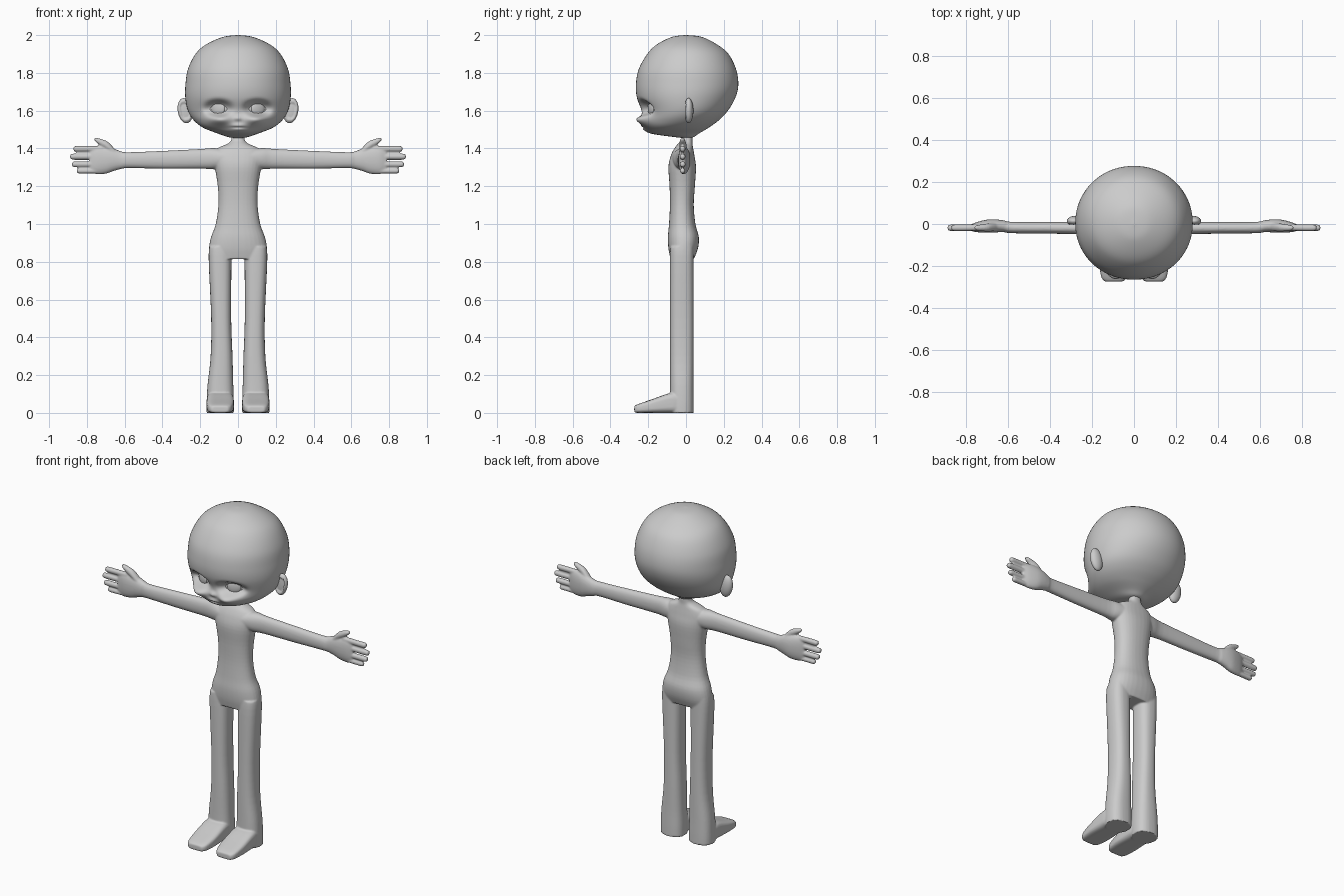
import bpy, bmesh, math
from mathutils import Matrix, Vector


def catmull(a, b, c, d, t):
    return [0.5 * (2 * q + (r - p) * t + (2 * p - 5 * q + 4 * r - s) * t * t
                   + (3 * q - p - 3 * r + s) * t ** 3) for p, q, r, s in zip(a, b, c, d)]


def loft(bm, secs, axis, side=1, n=32, steps=4, power=2.0):
    """Sections are (position on axis, centre u, centre v, half u, half v)."""
    rows = []
    for i in range(len(secs) - 1):
        a, d = secs[max(i - 1, 0)], secs[min(i + 2, len(secs) - 1)]
        rows += [catmull(a, secs[i], secs[i + 1], d, k / steps) for k in range(steps)]
    rows.append(secs[-1])
    rings = []
    for t, cu, cv, hu, hv in rows:
        ring = []
        for k in range(n):
            ang = 2 * math.pi * k / n
            c, s = math.cos(ang), math.sin(ang)
            u = cu + hu * math.copysign(abs(c) ** (2 / power), c)
            v = cv + hv * math.copysign(abs(s) ** (2 / power), s)
            co = {'x': (t, u, v), 'y': (u, t, v), 'z': (u, v, t)}[axis]
            ring.append(bm.verts.new((co[0] * side, co[1], co[2])))
        rings.append(ring)
    faces = [bm.faces.new(rings[0]), bm.faces.new(rings[-1])]
    for r0, r1 in zip(rings, rings[1:]):
        for k in range(n):
            j = (k + 1) % n
            faces.append(bm.faces.new((r0[k], r0[j], r1[j], r1[k])))
    bmesh.ops.recalc_face_normals(bm, faces=faces)


def finish(bm, name, mirror=False):
    for f in bm.faces:
        f.smooth = True
    me = bpy.data.meshes.new(name)
    bm.to_mesh(me)
    bm.free()
    ob = bpy.data.objects.new(name, me)
    bpy.context.collection.objects.link(ob)
    if mirror:
        ob.modifiers.new("mirror", 'MIRROR').use_mirror_merge = False
    return ob


def ellipsoid(loc, radii, rot=Matrix()):
    bm = bmesh.new()
    m = Matrix.Translation(Vector(loc)) @ rot @ Matrix.Diagonal((*radii, 1))
    bmesh.ops.create_uvsphere(bm, u_segments=32, v_segments=20, radius=1)
    return bm, m


# Body: torso, limbs, hands and feet fused into one skin
bm = bmesh.new()
loft(bm, [(1.475, 0, .008, .034, .026), (1.445, 0, .005, .036, .029),
          (1.425, 0, -.004, .055, .038), (1.40, 0, -.012, .11, .05),
          (1.36, 0, -.018, .132, .063), (1.3, 0, -.02, .123, .073),
          (1.2, 0, -.02, .107, .067), (1.1, 0, -.022, .104, .063),
          (1.0, 0, -.02, .118, .07), (.93, 0, -.014, .143, .082),
          (.87, 0, -.015, .154, .078), (.815, 0, -.02, .154, .062)], 'z', power=2.3)
for s in (1, -1):
    # arm and palm
    loft(bm, [(.06, -.02, 1.345, .058, .05), (.13, -.02, 1.346, .045, .056),
              (.2, -.02, 1.345, .032, .052), (.4, -.018, 1.34, .028, .047),
              (.58, -.017, 1.338, .027, .042), (.62, -.011, 1.338, .028, .047),
              (.66, -.009, 1.34, .031, .06), (.70, -.01, 1.338, .031, .072),
              (.75, -.015, 1.338, .024, .074), (.785, -.018, 1.338, .012, .064)],
         'x', s, power=2.2)
    # fingers
    for z, tip, r in ((1.398, .872, .0155), (1.357, .89, .0155),
                      (1.316, .88, .0155), (1.281, .855, .014)):
        loft(bm, [(.72, -.016, z, r, r), (.8, -.018, z, r, r), (tip - .015, -.018, z, r, r),
                  (tip - .004, -.018, z, r * .7, r * .7), (tip, -.018, z, .002, .002)],
             'x', s, n=16)
    # thumb
    loft(bm, [(.65, -.012, 1.375, .02, .02), (.69, -.016, 1.412, .02, .024),
              (.73, -.018, 1.434, .016, .018), (.752, -.018, 1.445, .012, .012),
              (.762, -.018, 1.45, .002, .002)], 'x', s, n=16)
    # leg
    loft(bm, [(.88, .094, -.02, .058, .062), (.8, .095, -.022, .06, .063),
              (.5, .089, -.022, .053, .062), (.3, .087, -.022, .058, .062),
              (.15, .093, -.022, .068, .062), (.06, .094, -.022, .072, .063),
              (.0, .094, -.022, .072, .063)], 'z', s, power=2.5)
    # foot
    loft(bm, [(.02, .094, .05, .06, .05), (-.05, .094, .053, .07, .053),
              (-.09, .094, .052, .072, .052), (-.18, .094, .036, .072, .036),
              (-.25, .095, .024, .062, .024), (-.274, .096, .019, .044, .017)],
         'y', s, power=4)
body = finish(bm, "body")
rm = body.modifiers.new("fuse", 'REMESH')
rm.mode = 'VOXEL'
rm.voxel_size = .005
rm.use_smooth_shade = True
sm = body.modifiers.new("soften", 'SMOOTH')
sm.factor, sm.iterations = .5, 4

# Head: lofted skull, then face features pushed in and out along y
profile = [(2.0, .005, -.005, .005), (1.99, .08, -.075, .085), (1.95, .17, -.155, .165),
           (1.9, .225, -.205, .225), (1.82, .265, -.25, .265), (1.74, .278, -.265, .277),
           (1.67, .279, -.26, .262), (1.6, .265, -.235, .222), (1.55, .235, -.23, .175),
           (1.51, .185, -.225, .12), (1.48, .11, -.19, .07), (1.46, .05, -.06, .04),
           (1.455, .005, -.005, .005)]
bm = bmesh.new()
loft(bm, [(z, 0, (f + b) / 2, w, (b - f) / 2) for z, w, f, b in profile],
     'z', n=128, steps=8, power=2.05)
# (x, z, width, height, push, sharpness): eye socket, cheek, nose, lips, mouth line
features = [(.105, 1.613, .068, .04, .042, 2), (.1, 1.552, .06, .03, -.048, 1),
            (0, 1.56, .016, .014, -.016, 1), (0, 1.515, .035, .018, -.012, 1),
            (0, 1.511, .032, .006, .012, 1)]
for v in bm.verts:
    if v.co.y < -.04:
        x, z = abs(v.co.x), v.co.z
        v.co.y += sum(push * math.exp(-(((x - fx) / w) ** 2 + ((z - fz) / h) ** 2) ** k)
                      for fx, fz, w, h, push, k in features)
finish(bm, "head")

# Eyes: eyeball and raised iris disc
turn = Matrix.Rotation(math.radians(23), 4, 'Z')
for name, loc, radii in (("eyeball", (.105, -.174, 1.612), (.062, .014, .037)),
                         ("iris", (.105, -.184, 1.612), (.038, .012, .038))):
    bm, m = ellipsoid(loc, radii, turn)
    bmesh.ops.transform(bm, matrix=m, verts=bm.verts)
    finish(bm, name, mirror=True)

# Ears: tilted flat lobes with a hollow front
bm, m = ellipsoid((.28, .014, 1.6), (.039, .025, .067),
                  Matrix.Rotation(math.radians(10), 4, 'Y'))
for v in bm.verts:
    if v.co.y < 0 and math.hypot(v.co.x, v.co.z) < .68:
        v.co.y *= .4
bmesh.ops.transform(bm, matrix=m, verts=bm.verts)
finish(bm, "ear", mirror=True)
